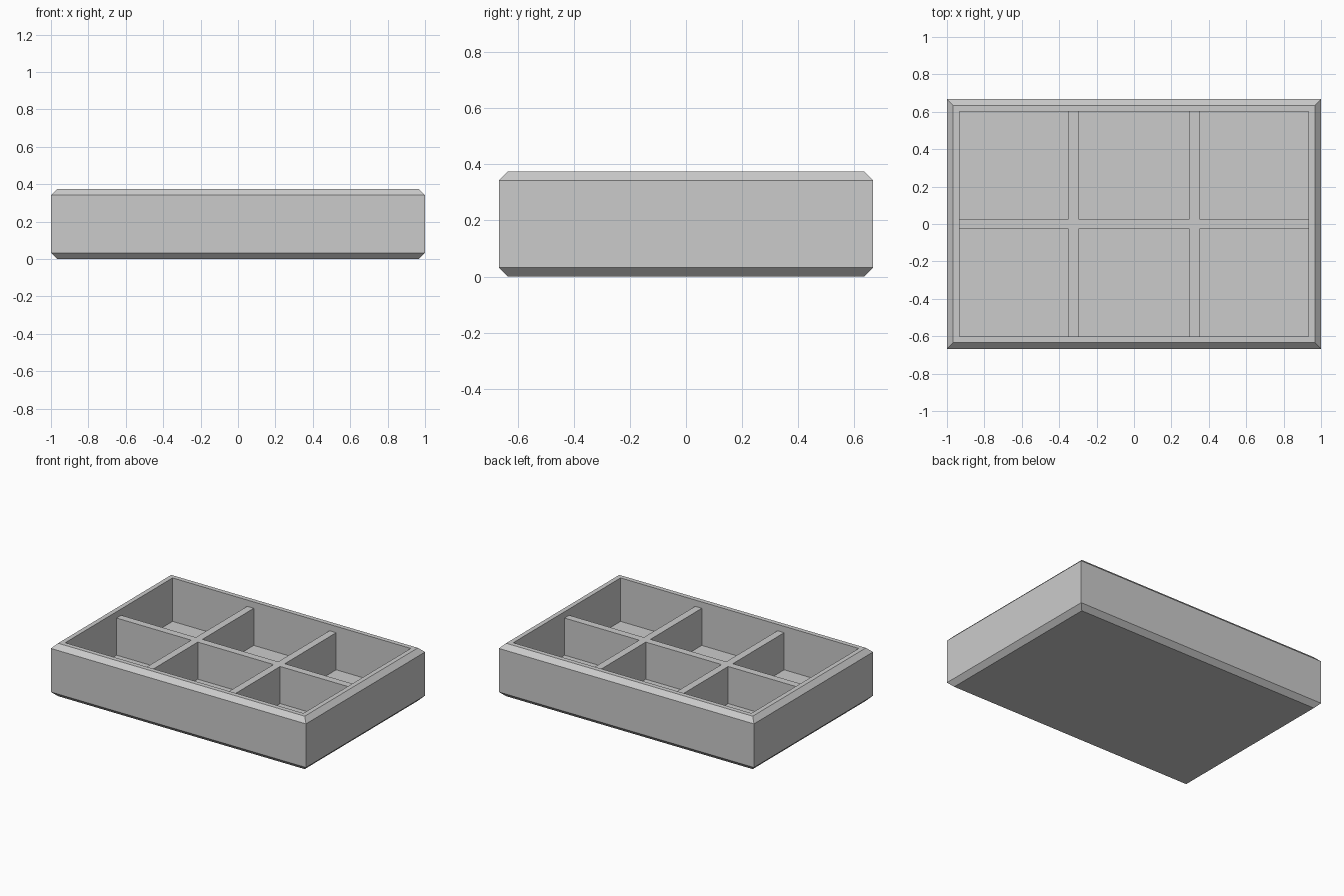
import bpy
import bmesh

cube = bpy.data.objects.get("Cube")
if cube:
    bpy.data.objects.remove(cube, do_unlink=True)

grey = bpy.data.materials.new("plain grey")
grey.use_nodes = True
colour = (0.6, 0.6, 0.6, 1)
grey.diffuse_color = colour
grey.node_tree.nodes["Principled BSDF"].inputs["Base Color"].default_value = colour

HX, HY, HEIGHT = 1.0, 0.667, 0.375
BEVEL, WALL, FLOOR = 0.033, 0.066, 0.067
DIVIDER_TOP, DIVIDER = 0.33, 0.052


def finish(name, bm):
    bmesh.ops.recalc_face_normals(bm, faces=bm.faces)
    mesh = bpy.data.meshes.new(name)
    bm.to_mesh(mesh)
    bm.free()
    mesh.materials.append(grey)
    obj = bpy.data.objects.new(name, mesh)
    bpy.context.collection.objects.link(obj)
    return obj


def box(name, x, y, width, depth, bottom, top):
    bm = bmesh.new()
    bmesh.ops.create_cube(bm, size=1)
    for v in bm.verts:
        v.co.x = x + v.co.x * width
        v.co.y = y + v.co.y * depth
        v.co.z = top if v.co.z > 0 else bottom
    return finish(name, bm)


# Tray shell: rectangular rings from the underside, over the rim, to the floor
profile = [(BEVEL, 0), (0, BEVEL), (0, HEIGHT - BEVEL), (BEVEL, HEIGHT),
           (WALL, HEIGHT), (WALL, FLOOR)]
bm = bmesh.new()
rings = []
for inset, z in profile:
    x, y = HX - inset, HY - inset
    rings.append([bm.verts.new((sx * x, sy * y, z))
                  for sx, sy in ((-1, -1), (1, -1), (1, 1), (-1, 1))])
for low, high in zip(rings, rings[1:]):
    for i in range(4):
        j = (i + 1) % 4
        bm.faces.new((low[i], low[j], high[j], high[i]))
bm.faces.new(rings[0])
bm.faces.new(rings[-1])
finish("tray_shell", bm)

# Dividers: one lengthwise, two crosswise pairs that butt against it
inner_x, inner_y = HX - WALL, HY - WALL
box("long_divider", 0, 0, inner_x * 2, DIVIDER, FLOOR, DIVIDER_TOP)
span = inner_y - DIVIDER / 2
for side, sx in (("right", -1), ("left", 1)):
    for end, sy in (("front", -1), ("back", 1)):
        box(f"{end}_{side}_divider", sx * 0.323, sy * (DIVIDER + span) / 2,
            DIVIDER, span, FLOOR, DIVIDER_TOP)
